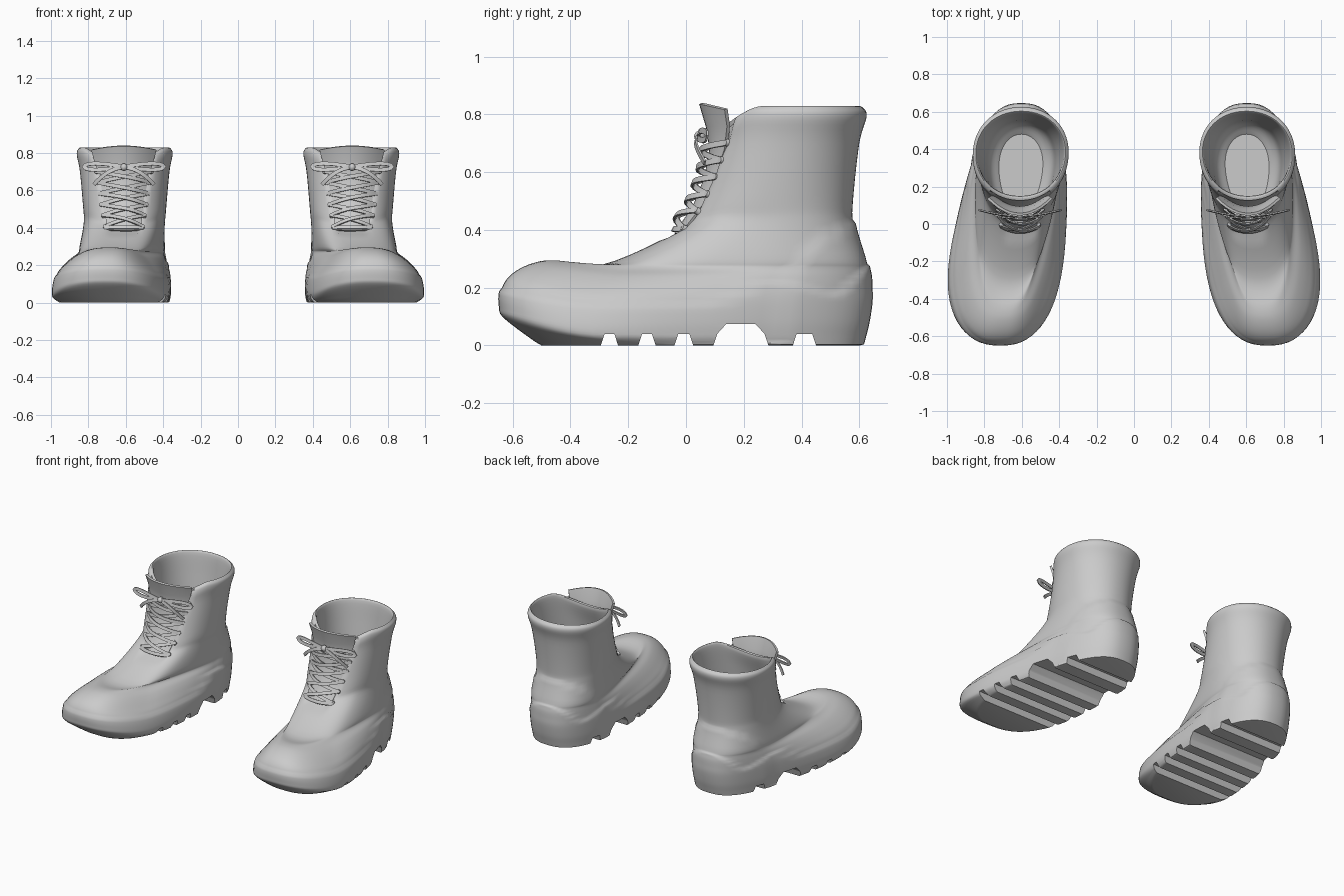
import bpy, bmesh, math
from mathutils import Vector

if "Cube" in bpy.data.objects:
    bpy.data.objects.remove(bpy.data.objects["Cube"])

SEG, SUB = 72, 5
CX = 0.61  # centre line of the lacing


def interp(pts, v):
    if v <= pts[0][0]:
        return pts[0][1]
    for (a, fa), (b, fb) in zip(pts, pts[1:]):
        if v <= b:
            return fa + (fb - fa) * (v - a) / (b - a)
    return pts[-1][1]


def step(v, width=0.012):
    t = min(1, max(0, v / width + 0.5))
    return t * t * (3 - 2 * t)


def make(name, bm):
    bmesh.ops.recalc_face_normals(bm, faces=bm.faces)
    me = bpy.data.meshes.new(name)
    bm.to_mesh(me)
    bm.free()
    ob = bpy.data.objects.new(name, me)
    bpy.context.collection.objects.link(ob)
    return ob


def finish(ob, thick=0, angle=35):
    bpy.ops.object.select_all(action='DESELECT')
    bpy.context.view_layer.objects.active = ob
    ob.select_set(True)
    if thick:
        m = ob.modifiers.new("thickness", 'SOLIDIFY')
        m.thickness, m.offset = thick, 0
    for m in list(ob.modifiers):
        bpy.ops.object.modifier_apply(modifier=m.name)
    bpy.ops.object.shade_smooth_by_angle(angle=math.radians(angle))
    ob.modifiers.new("other_boot", 'MIRROR').use_mirror_merge = False


# Boot rings: front z, front y, back z, back y, toe half width, heel half width
RINGS = [
    (0, -.50, 0, .60, .30, .24),
    (.09, -.62, .03, .608, .322, .25),
    (.135, -.64, .08, .62, .322, .255),
    (.20, -.637, .15, .63, .30, .257),
    (.25, -.60, .20, .63, .255, .257),
    (.285, -.53, .24, .628, .21, .253),
    (.295, -.45, .27, .622, .165, .25),
    (.28, -.29, .30, .615, .19, .243),
    (.385, -.05, .42, .58, .20, .23),
    (.46, .015, .50, .578, .215, .227),
    (.65, .085, .70, .60, .233, .245),
    (.72, .105, .79, .625, .252, .26),
    (.75, .12, .82, .615, .245, .252),
]
RIM = (len(RINGS) - 1) * SUB
# Lining tapers down to the insole by rule
RINGS += [(.745 - .4 * t, .15 - .12 * t, .815 - .47 * t, .595 - .055 * t, .23 - .08 * t, .236 - .05 * t)
          for t in (0, .3, .65, 1)]
RINGS.append((.28, .06, .28, .48, .10, .13))
# Top edge of the sole rand and of the heel patch along y
SEAM = [(-.7, .2), (-.3, .14), (.1, .14), (.23, .22), (.34, .22), (.52, .17), (.64, .3)]
HEEL = [(.31, 0), (.36, .24), (.45, .36), (.6, .44)]


def ring_at(k):
    i, t = divmod(k, SUB)
    t /= SUB
    p = [RINGS[min(max(i + d, 0), len(RINGS) - 1)] for d in (-1, 0, 1, 2)]
    return [b + .5 * t * (c - a + t * (2 * a - 5 * b + 4 * c - d + t * (3 * (b - c) + d - a)))
            for a, b, c, d in zip(*p)]


def ring_points(r):
    zf, yf, zb, yb, wt, ws = r
    cf = CX + .105 * min(1, max(0, -yf / .62))
    e = 2 / (2.1 + .4 * min(1, max(0, (.05 - yf) / .35)))
    for j in range(SEG):
        a = 2 * math.pi * j / SEG
        c, s = math.cos(a), math.sin(a)
        u = (1 - math.copysign(abs(c) ** e, c)) / 2
        side = math.copysign(abs(s) ** e, s)
        m = u * u * (3 - 2 * u)
        fall = max(0, 1 - u / .25) ** 1.5
        yield (cf + (.602 - cf) * m + side * (wt + (ws - wt) * m),
               yf + (yb - yf) * u, zb + (zf - zb) * fall)


# Boot body: outer shell, rim and lining as one loft
bm = bmesh.new()
count = (len(RINGS) - 1) * SUB + 1
loops = [[bm.verts.new(p) for p in ring_points(ring_at(k))] for k in range(count)]
for a, b in zip(loops, loops[1:]):
    for j in range(SEG):
        n = (j + 1) % SEG
        bm.faces.new((a[j], a[n], b[n], b[j]))
bm.faces.new(loops[0])
bm.faces.new(loops[-1])
bmesh.ops.recalc_face_normals(bm, faces=bm.faces)
bm.normal_update()
# Raised sole rand and heel patch, sunken lacing gap
moves = []
for loop in loops[1:RIM + 1]:
    for v in loop:
        x, y, z = v.co
        d = .008 * step(interp(SEAM, y) - z) + .008 * step(interp(HEEL, y) - z)
        if y < .25 and z > .36:
            half = interp([(.37, .08), (.75, .15)], z)
            d -= .015 * step(half - abs(x - CX)) * step(z - .38, .02)
        n = Vector((v.normal.x, v.normal.y, 0)) if z < .3 else v.normal
        moves.append((v, n * d))
for v, d in moves:
    v.co += d
boot = make("boot_body", bm)

# Tread grooves and arch cut through the sole: front y, back y, height
bm = bmesh.new()
for y0, y1, h in [(-.295, -.235, .04), (-.165, -.105, .04), (-.04, .025, .04), (.095, .285, .075), (.37, .45, .04)]:
    half = [(0, -.05), (0, 0), (.013, .04)] + ([(.045, h)] if h > .05 else [])
    prof = [(y0 + d, z) for d, z in half] + [(y1 - d, z) for d, z in reversed(half)]
    f = bm.faces.new([bm.verts.new((.2, y, z)) for y, z in prof])
    out = bmesh.ops.extrude_face_region(bm, geom=[f])
    bmesh.ops.translate(bm, vec=(1, 0, 0), verts=[g for g in out['geom'] if isinstance(g, bmesh.types.BMVert)])
    bm.faces.new(list(reversed(f.verts))) if not f.is_valid else None
# keep every prism closed
bmesh.ops.holes_fill(bm, edges=[e for e in bm.edges if e.is_boundary], sides=0)
cutter = make("tread_cutter", bm)
cutter.hide_render = True
cut = boot.modifiers.new("tread", 'BOOLEAN')
cut.operation, cut.solver, cut.object = 'DIFFERENCE', 'EXACT', cutter
finish(boot, angle=38)
bpy.data.objects.remove(cutter)

# Tongue: z, y, half width
TONGUE = [(.385, -.035, .085), (.48, .03, .10), (.58, .07, .11), (.68, .088, .13), (.76, .075, .155), (.838, .052, .17)]
bm = bmesh.new()
rows = []
for z, y, w in TONGUE:
    us = [i / 6 - 1 for i in range(13)]
    rows.append([bm.verts.new((CX + u * w, y + 3 * (u * w) ** 2, z - (.02 * u * u if z > .8 else 0))) for u in us])
for a, b in zip(rows, rows[1:]):
    for j in range(12):
        bm.faces.new((a[j], a[j + 1], b[j + 1], b[j]))
finish(make("tongue", bm), .014)

FRONT = [(z, y) for z, y, w in TONGUE[:4]] + [(.76, .1)]


def surface(x, z, lift):
    slope = (interp(FRONT, z + .02) - interp(FRONT, z - .02)) / .04
    n = Vector((6 * x, -1, slope)).normalized()
    return Vector((CX + x, interp(FRONT, z) + 3 * x * x, z)) + n * lift, n


def ribbon(bm, path, width=.02):
    prev = None
    for i, (p, n) in enumerate(path):
        t = path[min(i + 1, len(path) - 1)][0] - path[max(i - 1, 0)][0]
        side = t.cross(n).normalized() * width / 2
        cur = [bm.verts.new(p + side), bm.verts.new(p - side)]
        if prev:
            bm.faces.new((prev[0], prev[1], cur[1], cur[0]))
        prev = cur


# Crossed laces and eyelets
def spread(z):
    return .095 + .15 * (z - .4)


levels = [.40 + .06 * i for i in range(6)]
laces, eyelets = bmesh.new(), bmesh.new()
for i, z in enumerate(levels):
    for sg in (-1, 1):
        p, n = surface(sg * spread(z), z, .014)
        rot = n.to_track_quat('Z', 'Y').to_matrix().to_4x4()
        rot.translation = p
        bmesh.ops.create_cone(eyelets, cap_ends=True, segments=10, radius1=.014, radius2=.010, depth=.014, matrix=rot)
        if i < len(levels) - 1:
            z2 = levels[i + 1]
            ribbon(laces, [surface(sg * (-spread(z) + (spread(z) + spread(z2)) * k / 8), z + (z2 - z) * k / 8,
                                   .016 + (.017 + .005 * sg) * math.sin(math.pi * k / 8)) for k in range(9)])
ribbon(laces, [surface(.095 * (k / 4 - 1), .395, .018) for k in range(9)])
finish(make("crossed_laces", laces), .007)
finish(make("eyelets", eyelets))

# Bow: two flat loops, two loose ends and a knot
bm = bmesh.new()
fwd = Vector((0, -1, .2))
for sg in (-1, 1):
    loop, tail = [], []
    for k in range(13):
        t = k / 12
        x = .215 * math.sin(math.pi * t)
        loop.append((x, .042 + .7 * x * x, .727 + .017 * math.sin(2 * math.pi * t)))
        tail.append((.16 * t, .05 - .08 * t + .095 * t * t, .722 - .09 * t * t))
    for path in (loop, tail):
        ribbon(bm, [(Vector((CX + sg * x, y, z)), fwd) for x, y, z in path])
finish(make("lace_bow", bm), .007)
bm = bmesh.new()
bmesh.ops.create_uvsphere(bm, u_segments=12, v_segments=8, radius=.02)
bmesh.ops.translate(bm, vec=(CX, .048, .724), verts=bm.verts)
finish(make("lace_knot", bm))
